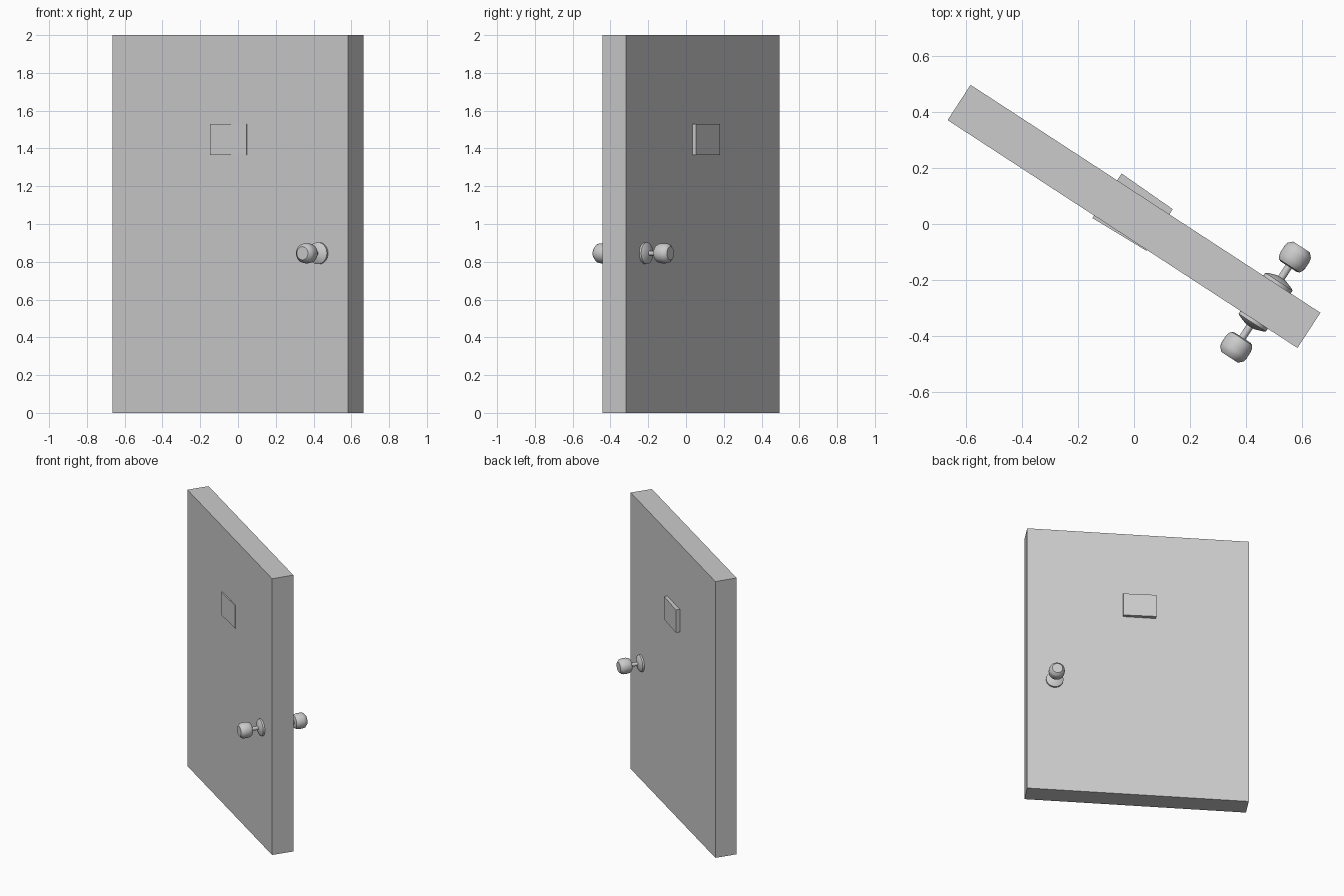
import bpy, bmesh, math
from mathutils import Matrix, Vector

if "Cube" in bpy.data.objects:
    bpy.data.objects.remove(bpy.data.objects["Cube"], do_unlink=True)

grey = bpy.data.materials.new("plain_grey")
grey.use_nodes = True
grey.diffuse_color = (0.6, 0.6, 0.6, 1)
grey.node_tree.nodes["Principled BSDF"].inputs["Base Color"].default_value = grey.diffuse_color

# The door stands turned about the vertical axis
SWING = Matrix.Translation((0, 0.027, 0)) @ Matrix.Rotation(math.radians(-33.08), 4, 'Z')
WIDTH, DEPTH, HEIGHT = 1.489, 0.15, 2.0


def finish(name, bm):
    bmesh.ops.recalc_face_normals(bm, faces=bm.faces)
    mesh = bpy.data.meshes.new(name)
    bm.to_mesh(mesh)
    bm.free()
    mesh.materials.append(grey)
    obj = bpy.data.objects.new(name, mesh)
    bpy.context.collection.objects.link(obj)
    return obj


def prism(name, outline, bottom, top):
    bm = bmesh.new()
    base = bm.faces.new([bm.verts.new((x, y, bottom)) for x, y in outline])
    grown = bmesh.ops.extrude_face_region(bm, geom=[base])["geom"]
    verts = [v for v in grown if isinstance(v, bmesh.types.BMVert)]
    bmesh.ops.translate(bm, verts=verts, vec=(0, 0, top - bottom))
    return finish(name, bm)


def lathe(name, profile, matrix, sides=32):
    """Turn (radius, height) points around z, then place the result."""
    bm = bmesh.new()
    verts = [bm.verts.new((r, 0, h)) for r, h in profile]
    edges = [bm.edges.new(pair) for pair in zip(verts, verts[1:])]
    bmesh.ops.spin(bm, geom=verts + edges, cent=(0, 0, 0), axis=(0, 0, 1),
                   angle=math.tau, steps=sides, use_duplicate=False)
    bmesh.ops.remove_doubles(bm, verts=bm.verts, dist=0.0001)
    bm.transform(matrix)
    obj = finish(name, bm)
    bpy.ops.object.select_all(action='DESELECT')
    obj.select_set(True)
    bpy.context.view_layer.objects.active = obj
    bpy.ops.object.shade_smooth_by_angle(angle=math.radians(35))


# Door slab
corners = [SWING @ Vector((sx * WIDTH / 2, sy * DEPTH / 2, 0))
           for sx, sy in ((-1, -1), (1, -1), (1, 1), (-1, 1))]
prism("door_slab", [c.xy for c in corners], 0, HEIGHT)

# Slightly skewed viewing block passing through the slab
prism("viewing_block", [(-0.148, 0.021), (0.045, -0.096), (0.138, 0.053), (-0.044, 0.18)],
      1.365, 1.53)

# Rosette, stem and knob on both faces
rosette = [(0, -0.01), (0.058, -0.01), (0.058, 0.012), (0.05, 0.017), (0.018, 0.028), (0, 0.028)]
stem = [(0, 0.02), (0.013, 0.02), (0.013, 0.085), (0, 0.085)]
knob = [(0, 0.076), (0.034, 0.076), (0.044, 0.08), (0.05, 0.09), (0.053, 0.105),
        (0.053, 0.13), (0.05, 0.145), (0.035, 0.16), (0, 0.16)]
for side, label in ((-1, "front"), (1, "back")):
    place = (SWING @ Matrix.Translation((0.56, side * DEPTH / 2, 0.845))
             @ Matrix.Rotation(-side * math.pi / 2, 4, 'X'))
    for part, profile in (("rosette", rosette), ("stem", stem), ("knob", knob)):
        lathe(f"{label}_{part}", profile, place)
